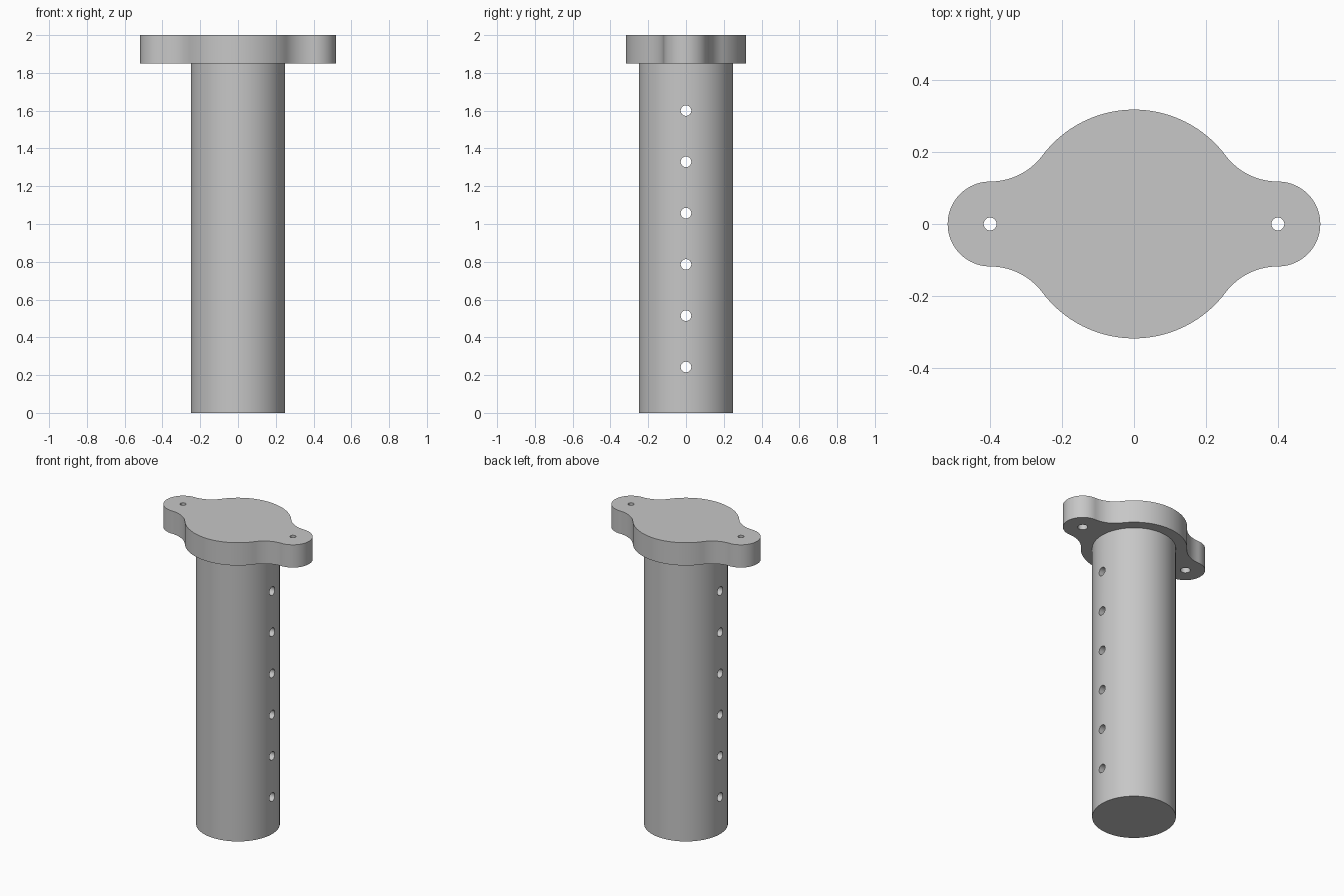
import bpy
import bmesh
from math import atan2, cos, hypot, pi, sin

old = bpy.data.objects.get("Cube")
if old:
    bpy.data.objects.remove(old, do_unlink=True)

TOP, FLANGE_Z = 2.0, 1.85
BODY_R, EAR_R, EAR_X = 0.318, 0.118, 0.4
TUBE_R = 0.25

grey = bpy.data.materials.new("plain grey")
grey.use_nodes = True
grey.diffuse_color = (0.57, 0.57, 0.57, 1)
grey.node_tree.nodes["Principled BSDF"].inputs["Base Color"].default_value = grey.diffuse_color


def arc(cx, cy, r, start, end, steps):
    angles = [start + (end - start) * i / steps for i in range(steps + 1)]
    return [(cx + r * cos(a), cy + r * sin(a)) for a in angles]


def prism(name, outline, z0, z1):
    """Extrude a closed outline straight up."""
    bm = bmesh.new()
    face = bm.faces.new([bm.verts.new((x, y, z0)) for x, y in outline])
    grown = bmesh.ops.extrude_face_region(bm, geom=[face])["geom"]
    top = [v for v in grown if isinstance(v, bmesh.types.BMVert)]
    bmesh.ops.translate(bm, verts=top, vec=(0, 0, z1 - z0))
    bmesh.ops.recalc_face_normals(bm, faces=bm.faces)
    mesh = bpy.data.meshes.new(name)
    bm.to_mesh(mesh)
    bm.free()
    obj = bpy.data.objects.new(name, mesh)
    bpy.context.collection.objects.link(obj)
    mesh.materials.append(grey)
    return obj


def circle(r, steps, cx=0):
    return arc(cx, 0, r, 0, 2 * pi, steps)[:-1]


def drill(target, cutter):
    """Cut a hole, apply it and discard the cutter."""
    bpy.ops.object.select_all(action="DESELECT")
    bpy.context.view_layer.objects.active = target
    target.select_set(True)
    mod = target.modifiers.new("hole", "BOOLEAN")
    mod.operation, mod.solver, mod.object = "DIFFERENCE", "EXACT", cutter
    bpy.ops.object.modifier_apply(modifier=mod.name)
    bpy.data.objects.remove(cutter, do_unlink=True)


# Flange outline: round body, concave fillets tangent to both rounds, two ears
fillet_r = (EAR_X**2 + EAR_R**2 - BODY_R**2) / (2 * (BODY_R - EAR_R))
fillet_y = EAR_R + fillet_r
meet = atan2(fillet_y, EAR_X)
quarter = arc(0, 0, BODY_R, pi / 2, meet, 20)
quarter += arc(EAR_X, fillet_y, fillet_r, pi + meet, 1.5 * pi, 14)[1:]
quarter += arc(EAR_X, 0, EAR_R, pi / 2, 0, 20)[1:]
right_half = quarter + [(x, -y) for x, y in quarter[-2::-1]]
outline = right_half + [(-x, y) for x, y in right_half[-2:0:-1]]
flange = prism("mounting_flange", outline, FLANGE_Z, TOP)

# Screw holes: narrow on top, wider below
for side in (-1, 1):
    for r, z0, z1 in ((0.018, 1.8, 2.1), (0.03, 1.8, 1.95)):
        drill(flange, prism("screw_cutter", circle(r, 32, side * EAR_X), z0, z1))

# Tube with a column of cross holes
tube = prism("tube", circle(TUBE_R, 96), 0, FLANGE_Z)
for i in range(6):
    cutter = prism("cross_cutter", circle(0.028, 32), -0.4, 0.4)
    cutter.rotation_euler.y = pi / 2
    cutter.location.z = 0.243 + 0.2715 * i
    drill(tube, cutter)

for obj in (flange, tube):
    bpy.ops.object.select_all(action="DESELECT")
    obj.select_set(True)
    bpy.context.view_layer.objects.active = obj
    bpy.ops.object.shade_smooth_by_angle(angle=pi / 6)
